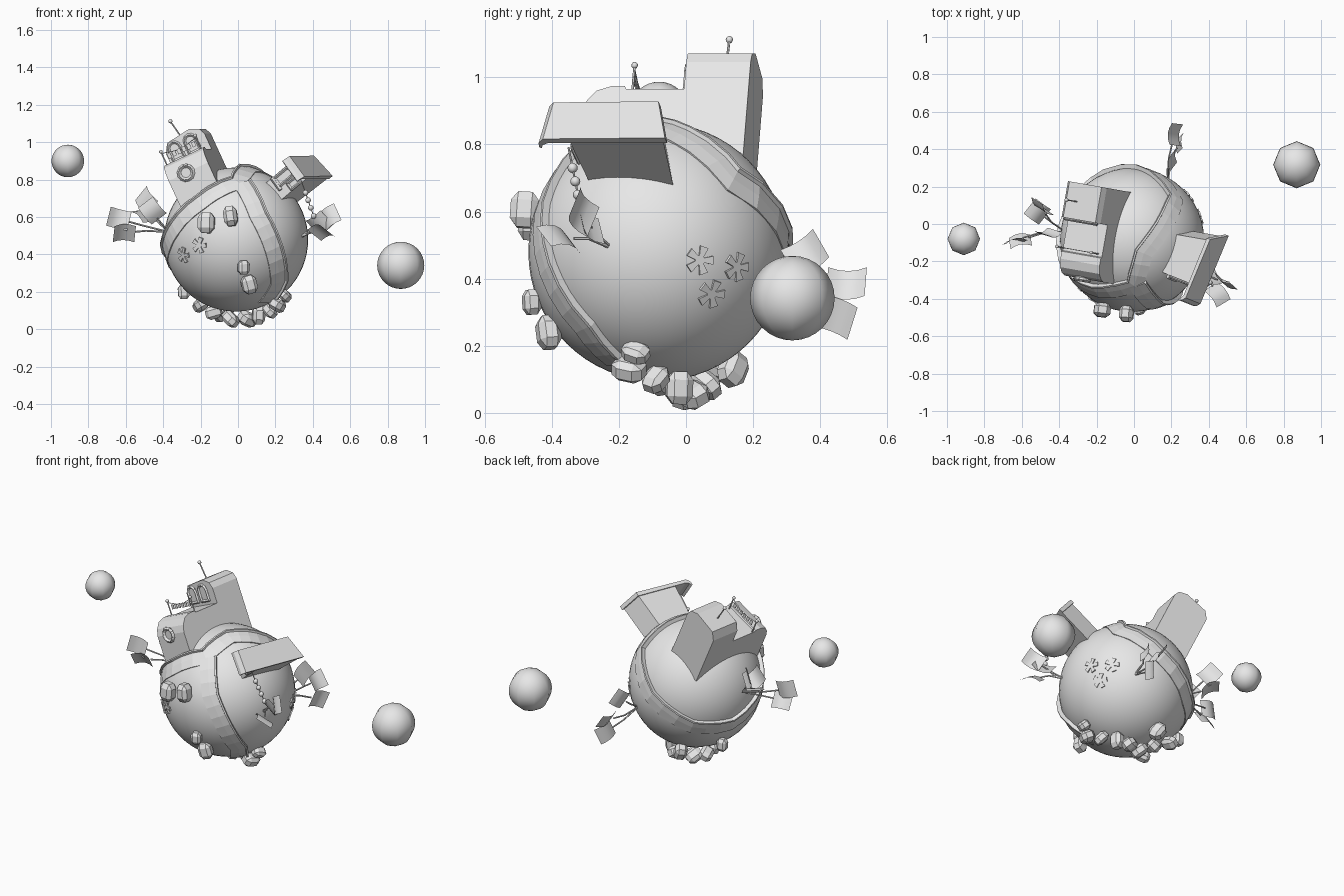
import bpy, bmesh, math, random
from mathutils import Vector, Matrix, Euler

random.seed(4)
if "Cube" in bpy.data.objects:
    bpy.data.objects.remove(bpy.data.objects["Cube"])

CENTRE = Vector((-0.01, -0.085, 0.48))
R = 0.385

grey = bpy.data.materials.new("plain_grey")
grey.use_nodes = True
grey.diffuse_color = (0.8, 0.8, 0.8, 1)
grey.node_tree.nodes["Principled BSDF"].inputs["Base Color"].default_value = (0.8, 0.8, 0.8, 1)


def finish(name, bm, frame=Matrix(), smooth=False):
    bmesh.ops.recalc_face_normals(bm, faces=bm.faces)
    mesh = bpy.data.meshes.new(name)
    bm.to_mesh(mesh)
    bm.free()
    mesh.materials.append(grey)
    for p in mesh.polygons:
        p.use_smooth = smooth
    ob = bpy.data.objects.new(name, mesh)
    ob.matrix_world = frame
    bpy.context.collection.objects.link(ob)
    return ob


def ball(name, pos, r, segments=8, rings=8, frame=Matrix()):
    bm = bmesh.new()
    bmesh.ops.create_uvsphere(bm, u_segments=segments, v_segments=rings, radius=r)
    return finish(name, bm, frame @ Matrix.Translation(pos), True)


def prism(name, pts, lo, hi, axis, frame):
    """Extrude a 2D outline along one local axis."""
    bm = bmesh.new()

    def put(p, d):
        c = list(p)
        c.insert(axis, d)
        return bm.verts.new(c)
    a = [put(p, lo) for p in pts]
    b = [put(p, hi) for p in pts]
    n = len(pts)
    bm.faces.new(a)
    bm.faces.new(b)
    for i in range(n):
        bm.faces.new((a[i], a[(i + 1) % n], b[(i + 1) % n], b[i]))
    return finish(name, bm, frame)


def rod(name, pts, r, frame=Matrix(), sides=6):
    """Straight-sided tube through a few points."""
    bm = bmesh.new()
    for p, q in zip(pts, pts[1:]):
        p, q = Vector(p), Vector(q)
        d = q - p
        m = Matrix.Translation((p + q) / 2) @ d.to_track_quat('Z', 'Y').to_matrix().to_4x4()
        bmesh.ops.create_cone(bm, cap_ends=True, segments=sides, radius1=r, radius2=r,
                              depth=d.length + r, matrix=m)
    return finish(name, bm, frame)


def arch(name, x, z, w, h, y, frame):
    """Arched opening: raised frame around a thin pane on a front wall."""
    top = [(x + w * math.cos(t), z + h - w + w * math.sin(t))
           for t in [math.pi * i / 6 for i in range(7)]]
    outline = [(x + w, z)] + top + [(x - w, z)]
    prism(name + "_pane", outline, y - 0.004, y + 0.01, 1, frame)
    rod(name + "_frame", [(a, y - 0.006, c) for a, c in outline + outline[:1]], 0.008, frame, 4)


def house_frame(yaw, tilt):
    return (Matrix.Translation(CENTRE) @ Matrix.Rotation(math.radians(yaw), 4, 'Z')
            @ Matrix.Rotation(math.radians(tilt), 4, 'Y'))


# Planet and two moons
ball("planet", CENTRE, R, 48, 32)
ball("large_moon", (0.87, 0.317, 0.342), 0.126, 8, 16)
ball("small_moon", (-0.91, -0.08, 0.90), 0.087, 8, 16)


# Raised walkway
def walkway(name, points, closed, half=0.05):
    pts = [Vector(p).normalized() for p in points]
    ends = pts[1:] + (pts[:1] if closed else [])
    line = [a.lerp(b, k / 3).normalized() for a, b in zip(pts, ends) for k in range(3)]
    if not closed:
        line.append(pts[-1])
    n = len(line)
    bm = bmesh.new()
    rows = []
    for i, c in enumerate(line):
        nxt = line[(i + 1) % n] if closed else line[min(i + 1, n - 1)]
        prv = line[i - 1] if closed else line[max(i - 1, 0)]
        side = c.cross(nxt - prv).normalized()
        row = []
        for s, h in ((1, -0.02), (1, 0.024), (0.8, 0.024), (0.75, 0.012), (0, 0.009), (-1, 0.006), (-1, -0.02)):
            d = (c * R + side * s * half).normalized()
            row.append(bm.verts.new(CENTRE + d * (R + h)))
        rows.append(row)
    m = len(rows[0])
    for i in range(n if closed else n - 1):
        a, b = rows[i], rows[(i + 1) % n]
        for j in range(m):
            bm.faces.new((a[j], a[(j + 1) % m], b[(j + 1) % m], b[j]))
    if not closed:
        bm.faces.new(rows[0])
        bm.faces.new(rows[-1])
    finish(name, bm)


walkway("loop_walkway", [
    (-.37, -.12, -.02), (-.33, -.2, .06), (-.19, -.27, .19), (.01, -.24, .3), (.06, -.07, .37),
    (.16, .065, .34), (.23, .22, .21), (.05, .38, .03), (-.19, .31, -.12), (-.34, .12, -.14)], True)
# Drawn from the bottom up so its kerb lies on the outer side
walkway("front_walkway", [
    (.16, -.12, -.34), (.23, -.22, -.23), (.2, -.33, -.05), (.12, -.35, .13), (.03, -.24, .3)][::-1], False)

# Tower house with a rounded lower front and a roof terrace
F = house_frame(-10, -25)
prism("lower_house", [(-.25, .25), (-.25, .42), (-.238, .46), (-.21, .495), (-.165, .51), (-.125, .51),
                      (-.12, .5), (.06, .5), (.06, .25)], -.16, .075, 0, F)
prism("tower", [(-.16, .25), (-.16, .585), (-.13, .63), (.01, .648), (.06, .625), (.075, .59), (.075, .25)],
      .055, .25, 1, F)
for x in (-.105, -.01):
    arch("tower_window", x, .525, .032, .095, .055, F)
disc = [(-.055 + .038 * math.cos(t), .42 + .038 * math.sin(t))
        for t in [math.tau * i / 12 for i in range(13)]]
prism("round_window_pane", disc[:-1], -.256, -.235, 1, F)
rod("round_window_frame", [(x, -.256, z) for x, z in disc], 0.011, F, 4)
for x in (-.155, .05):
    rod("terrace_post", [(x, -.105, .49), (x, -.105, .585)], 0.004, F)
    ball("terrace_post_knob", (x, -.105, .59), 0.01, frame=F)
rod("terrace_string", [(-.155, -.105, .58), (-.05, -.105, .555), (.05, -.105, .58)], 0.002, F, 4)
for i in range(6):
    x = -.132 + i * .029
    prism("terrace_flag", [(x, .565), (x + .02, .565), (x + .02, .537), (x, .537)], -.107, -.104, 1, F)
rod("antenna", [(-.06, .15, .62), (-.08, .15, .732)], 0.004, F)
ball("antenna_knob", (-.08, .15, .735), 0.011, frame=F)

# Overhanging house with a curved awning, its back flaring towards the low side
G = house_frame(-22, 52)
walls = prism("side_house", [(-.1, .25), (-.1, .565), (.175, .565), (.13, .3)], -.108, .018, 0, G)
roof = prism("side_house_roof", [(-.205, .535), (-.2, .555), (-.18, .575), (.185, .58), (.185, .555),
                                 (-.17, .555), (-.19, .545), (-.198, .53)], -.116, .022, 0, G)
for ob in (walls, roof):
    for v in ob.data.vertices:
        if v.co.y > 0:
            v.co.y += .4 * (v.co.x + .05)
arch("side_house_door", -.07, .41, .026, .11, -.1, G)
arch("side_house_window", -.008, .45, .02, .07, -.1, G)
rod("door_step", [(-.1, -.11, .40), (-.03, -.11, .40)], 0.012, G, 4)

# String of lanterns below the awning
a, b = Vector((.34, -.35, .79)), Vector((.41, -.31, .59))
rod("lantern_string", [a, b], 0.003)
for k in (.3, .5, .7, .92):
    ball("lantern", a.lerp(b, k), 0.015)


# Plants with broad curved leaves
def plant(name, base, leaves):
    base = Vector(base)
    for pos, roll in leaves:
        pos = Vector(pos)
        out = (pos - base).normalized()
        wide = Matrix.Rotation(math.radians(roll), 3, out) @ out.orthogonal().normalized()
        up = out.cross(wide)
        rod(name + "_stem", [base, base.lerp(pos, .5) + up * .012, pos - out * .05], 0.005)
        bm = bmesh.new()
        rows = []
        for k in range(5):
            t = k / 2 - 1
            mid = pos + out * t * .058 - up * t * t * .02
            rows.append([bm.verts.new(mid + wide * s * .052) for s in (-1, 1)])
        for p, q in zip(rows, rows[1:]):
            bm.faces.new((p[0], p[1], q[1], q[0]))
        finish(name + "_leaf", bm, smooth=True)


plant("left_plant", (-.37, -.04, .52), [
    ((-.64, -.08, .59), 140), ((-.61, -.08, .52), 100), ((-.5, .08, .69), 100),
    ((-.51, .06, .62), 30), ((-.46, -.06, .63), 130)])
plant("back_plant", (.18, .22, .38), [
    ((.2, .36, .47), 120), ((.21, .48, .38), 100), ((.24, .45, .29), 150)])
plant("right_plant", (.33, -.22, .49), [
    ((.48, -.32, .6), 30), ((.45, -.37, .53), 110), ((.43, -.3, .56), 70)])

# Chamfered boulders on the underside and front
boulders = [
    (.25, -.15, .18, .038), (.21, -.17, .13, .046), (.17, -.09, .10, .04), (.11, -.02, .075, .046),
    (.05, .02, .055, .048), (-.04, .0, .055, .045), (-.1, .06, .085, .045), (-.06, .14, .13, .048),
    (-.2, .08, .13, .044), (-.29, .05, .2, .036), (-.13, -.08, .09, .04),
    (-.17, -.46, .57, .052), (-.04, -.48, .605, .05), (.03, -.46, .33, .035), (.06, -.41, .24, .046)]
for x, y, z, r in boulders:
    bm = bmesh.new()
    bmesh.ops.create_cube(bm, size=1.7)
    bmesh.ops.bevel(bm, geom=bm.edges[:], offset=.42, segments=1, affect='EDGES')
    spin = Euler([random.uniform(0, 3) for _ in range(3)]).to_matrix().to_4x4()
    size = Matrix.Diagonal((r * 1.25, r, r * .85, 1))
    finish("boulder", bm, Matrix.Translation((x, y, z)) @ spin @ size)

# Flat flowers lying on the ground
flowers = [(-.27, -.24, -.08), (-.19, -.32, -.03), (.36, .125, -.025), (.3, .235, -.045), (.325, .16, -.125)]
for f in flowers:
    n = Vector(f).normalized()
    place = Matrix.Translation(CENTRE + n * R) @ n.to_track_quat('Z', 'Y').to_matrix().to_4x4()
    outline = []
    for k in range(5):
        mid = math.tau * k / 5
        for r, t in ((.015, -.5), (.044, -.3), (.044, .3), (.015, .5)):
            outline.append((r * math.cos(mid + t), r * math.sin(mid + t)))
    prism("flower", outline, -.006, .005, 2, place)
